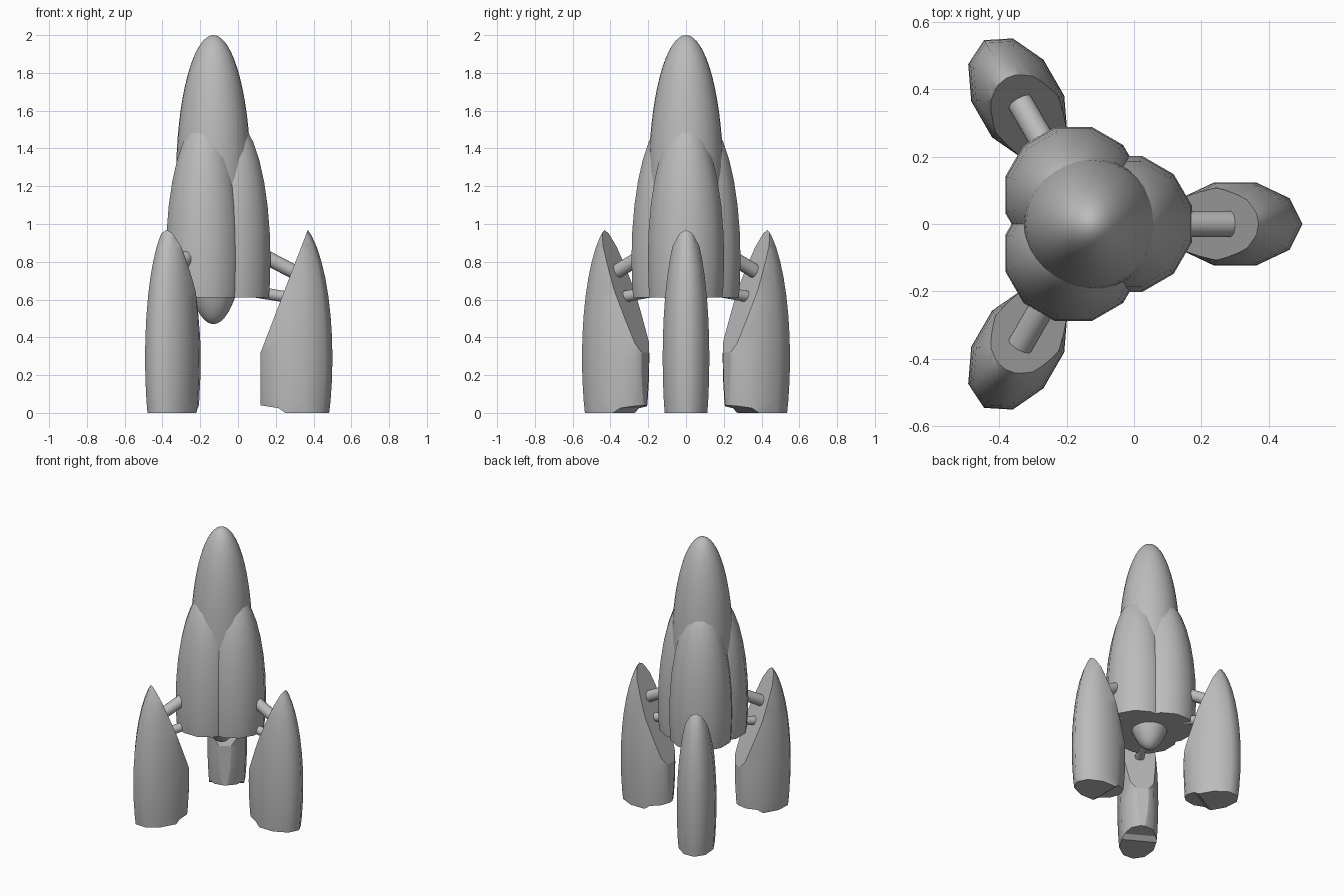
import bpy, bmesh
from math import sin, cos, pi, radians
from mathutils import Matrix, Vector

if "Cube" in bpy.data.objects:
    bpy.data.objects.remove(bpy.data.objects["Cube"], do_unlink=True)

AXIS_X = -0.13          # centre line of the rocket
GREY = (0.5, 0.5, 0.5, 1)
paint = bpy.data.materials.new("plain_grey")
paint.use_nodes = True
paint.diffuse_color = GREY
paint.node_tree.nodes["Principled BSDF"].inputs["Base Color"].default_value = GREY


def finish(bm, name):
    bmesh.ops.recalc_face_normals(bm, faces=bm.faces)
    mesh = bpy.data.meshes.new(name)
    bm.to_mesh(mesh)
    bm.free()
    mesh.materials.append(paint)
    obj = bpy.data.objects.new(name, mesh)
    bpy.context.collection.objects.link(obj)
    return obj


def ellipsoid(center, radii, segments, rings, phase=0):
    """Smooth ellipsoid whose first column of points sits at the phase angle."""
    bm = bmesh.new()
    c, r = Vector(center), Vector(radii)

    def point(ring, seg):
        a, b = pi * ring / rings, phase + 2 * pi * seg / segments
        return bm.verts.new(c + r * Vector((sin(a) * cos(b), sin(a) * sin(b), cos(a))))

    top, bottom = point(0, 0), point(rings, 0)
    rows = [[point(i, j) for j in range(segments)] for i in range(1, rings)]
    for j in range(segments):
        k = (j + 1) % segments
        bm.faces.new((top, rows[0][j], rows[0][k]))
        bm.faces.new((bottom, rows[-1][k], rows[-1][j]))
        for upper, lower in zip(rows, rows[1:]):
            bm.faces.new((upper[j], lower[j], lower[k], upper[k]))
    for f in bm.faces:
        f.smooth = True
    return bm


def body_lobe(name):
    # half ellipsoid with a flat underside
    bm = ellipsoid((AXIS_X + 0.1, 0, 0.815), (0.209, 0.209, 0.74), 12, 16, radians(15))
    cut = bmesh.ops.bisect_plane(bm, geom=bm.verts[:] + bm.edges[:] + bm.faces[:],
                                 plane_co=(0, 0, 0.61), plane_no=(0, 0, -1), clear_outer=True)
    rim = [e for e in cut["geom_cut"] if isinstance(e, bmesh.types.BMEdge)]
    for f in bmesh.ops.contextual_create(bm, geom=rim)["faces"]:
        f.smooth = False
    return finish(bm, name)


def booster_pod(name):
    # elongated ten-sided ellipsoid trimmed to a side profile
    pod = finish(ellipsoid((0.3, 0, 0.29), (0.2, 0.13, 0.725), 10, 20), name)
    profile = [(0.37, 0.97), (0.12, 0.32), (0.12, 0.04), (0.215, 0.025),
               (0.25, 0), (0.6, 0), (0.6, 1.1), (0.42, 1.1)]
    bm = bmesh.new()
    side = bm.faces.new([bm.verts.new((x, -0.3, z)) for x, z in profile])
    moved = bmesh.ops.extrude_face_region(bm, geom=[side])["geom"]
    bmesh.ops.translate(bm, vec=(0, 0.6, 0),
                        verts=[v for v in moved if isinstance(v, bmesh.types.BMVert)])
    cutter = finish(bm, "pod_cutter")
    cutter.hide_render = True
    mod = pod.modifiers.new("trim", "BOOLEAN")
    mod.operation, mod.solver, mod.object = "INTERSECT", "EXACT", cutter
    bpy.context.view_layer.objects.active = pod
    bpy.ops.object.modifier_apply(modifier=mod.name)
    bpy.data.objects.remove(cutter, do_unlink=True)
    return pod


def strut(name, start, end, radius):
    a, b = Vector(start), Vector(end)
    bm = bmesh.new()
    turn = (b - a).to_track_quat("Z", "Y").to_matrix().to_4x4()
    bmesh.ops.create_cone(bm, cap_ends=True, segments=20, radius1=radius, radius2=radius,
                          depth=(b - a).length,
                          matrix=Matrix.Translation((a + b) / 2) @ turn)
    for f in bm.faces:
        f.smooth = len(f.verts) == 4
    return finish(bm, name)


# central fuselage, with its tail showing below the lobes
finish(ellipsoid((AXIS_X, 0, 1.235), (0.198, 0.198, 0.765), 32, 32), "fuselage")

# three identical sets of lobe, pod and struts around the centre line
to_axis = Matrix.Translation((AXIS_X, 0, 0))
for i, place in enumerate(("left", "rear_right", "front_right")):
    spin = to_axis @ Matrix.Rotation(i * 2 * pi / 3, 4, "Z") @ to_axis.inverted()
    for part in (body_lobe(place + "_body_lobe"),
                 booster_pod(place + "_booster_pod"),
                 strut(place + "_upper_strut", (0.05, 0, 0.875), (0.3, 0, 0.745), 0.038),
                 strut(place + "_lower_strut", (0, 0, 0.655), (0.25, 0, 0.615), 0.03)):
        part.data.transform(spin)
